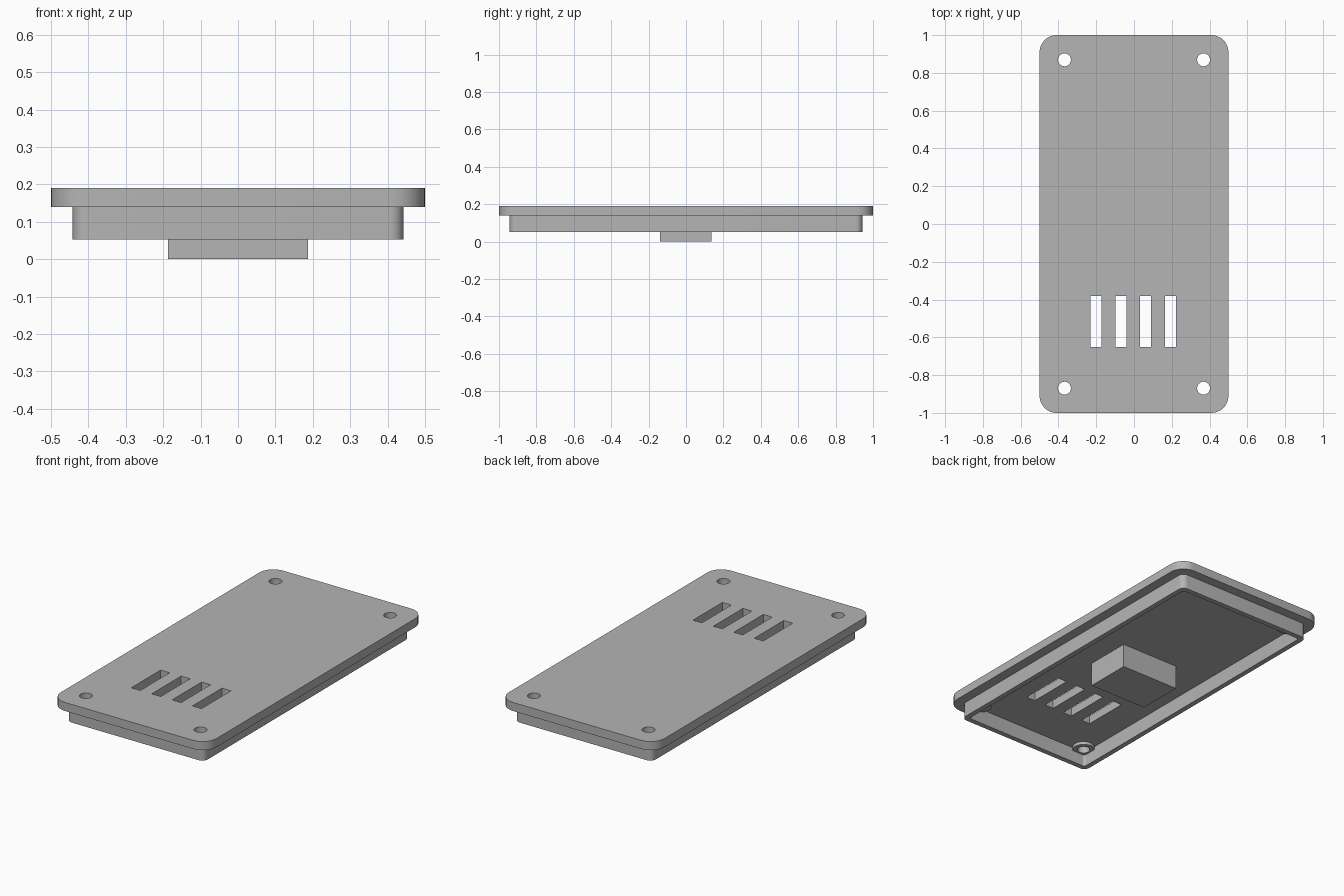
import bpy, bmesh, math

cube = bpy.data.objects.get("Cube")
if cube:
    bpy.data.objects.remove(cube, do_unlink=True)

# Single grey plastic
grey = bpy.data.materials.new("grey_plastic")
grey.use_nodes = True
colour = (0.46, 0.46, 0.46, 1)
grey.diffuse_color = colour
grey.node_tree.nodes["Principled BSDF"].inputs["Base Color"].default_value = colour


def outline(cx, cy, hx, hy, r, steps=8):
    """Rounded rectangle; r equal to both half sizes gives a circle, r = 0 a sharp box."""
    if r == 0:
        return [(cx + sx * hx, cy + sy * hy) for sx, sy in ((1, 1), (-1, 1), (-1, -1), (1, -1))]
    pts = []
    for q, (sx, sy) in enumerate(((1, 1), (-1, 1), (-1, -1), (1, -1))):
        for i in range(steps + 1):
            a = (q + i / steps) * math.pi / 2
            pts.append((cx + sx * (hx - r) + r * math.cos(a),
                        cy + sy * (hy - r) + r * math.sin(a)))
    return pts


def circle(cx, cy, r):
    return outline(cx, cy, r, r, r)


def add_prism(bm, outer, z0, z1, inner=None):
    """Extruded outline, hollow when an inner outline is given."""
    n = len(outer)
    rings = [[bm.verts.new((x, y, z)) for x, y in loop]
             for loop in (outer, inner) if loop for z in (z0, z1)]

    def bridge(a, b):
        for i in range(n):
            j = (i + 1) % n
            bm.faces.new((a[i], a[j], b[j], b[i]))

    bridge(rings[0], rings[1])
    if inner:
        bridge(rings[1], rings[3])
        bridge(rings[3], rings[2])
        bridge(rings[2], rings[0])
    else:
        bm.faces.new(rings[0][::-1])
        bm.faces.new(rings[1])


def make(name, prisms):
    bm = bmesh.new()
    for args in prisms:
        add_prism(bm, *args)
    bmesh.ops.remove_doubles(bm, verts=bm.verts, dist=1e-5)
    bmesh.ops.recalc_face_normals(bm, faces=bm.faces)
    mesh = bpy.data.meshes.new(name)
    bm.to_mesh(mesh)
    bm.free()
    mesh.materials.append(grey)
    obj = bpy.data.objects.new(name, mesh)
    bpy.context.collection.objects.link(obj)
    return obj


def smooth(obj):
    bpy.ops.object.select_all(action='DESELECT')
    obj.select_set(True)
    bpy.context.view_layer.objects.active = obj
    bpy.ops.object.shade_smooth_by_angle(angle=math.radians(30))


UNDER, TOP = 0.14, 0.19
screws = [(sx * 0.368, sy * 0.869) for sx in (-1, 1) for sy in (-1, 1)]

# Cover plate with vent slots and screw holes cut through
plate = make("cover_plate", [(outline(0, 0, 0.5, 1, 0.09), UNDER, TOP)])
cuts = [(circle(x, y, 0.034), 0.1, 0.25) for x, y in screws]
cuts += [(outline(-0.2 + 0.131 * i, -0.516, 0.029, 0.135, 0), 0.1, 0.25) for i in range(4)]
cutter = make("hole_cutter", cuts)
cutter.hide_render = True
cut = plate.modifiers.new("holes", 'BOOLEAN')
cut.operation = 'DIFFERENCE'
cut.solver = 'EXACT'
cut.object = cutter
bpy.ops.object.select_all(action='DESELECT')
plate.select_set(True)
bpy.context.view_layer.objects.active = plate
bpy.ops.object.modifier_apply(modifier=cut.name)
bpy.data.objects.remove(cutter, do_unlink=True)

# Lip that drops into the box
lip = make("inner_lip", [(outline(0, 0, 0.442, 0.943, 0.035), 0.052, UNDER,
                          outline(0, 0, 0.412, 0.913, 0.015))])

# Low rings around the screw holes
bosses = make("screw_bosses", [(circle(x, y, 0.06), 0.122, UNDER, circle(x, y, 0.034))
                               for x, y in screws])

# Block under the plate
make("support_block", [(outline(0, -0.002, 0.187, 0.137, 0), 0, UNDER)])

for part in (plate, lip, bosses):
    smooth(part)
